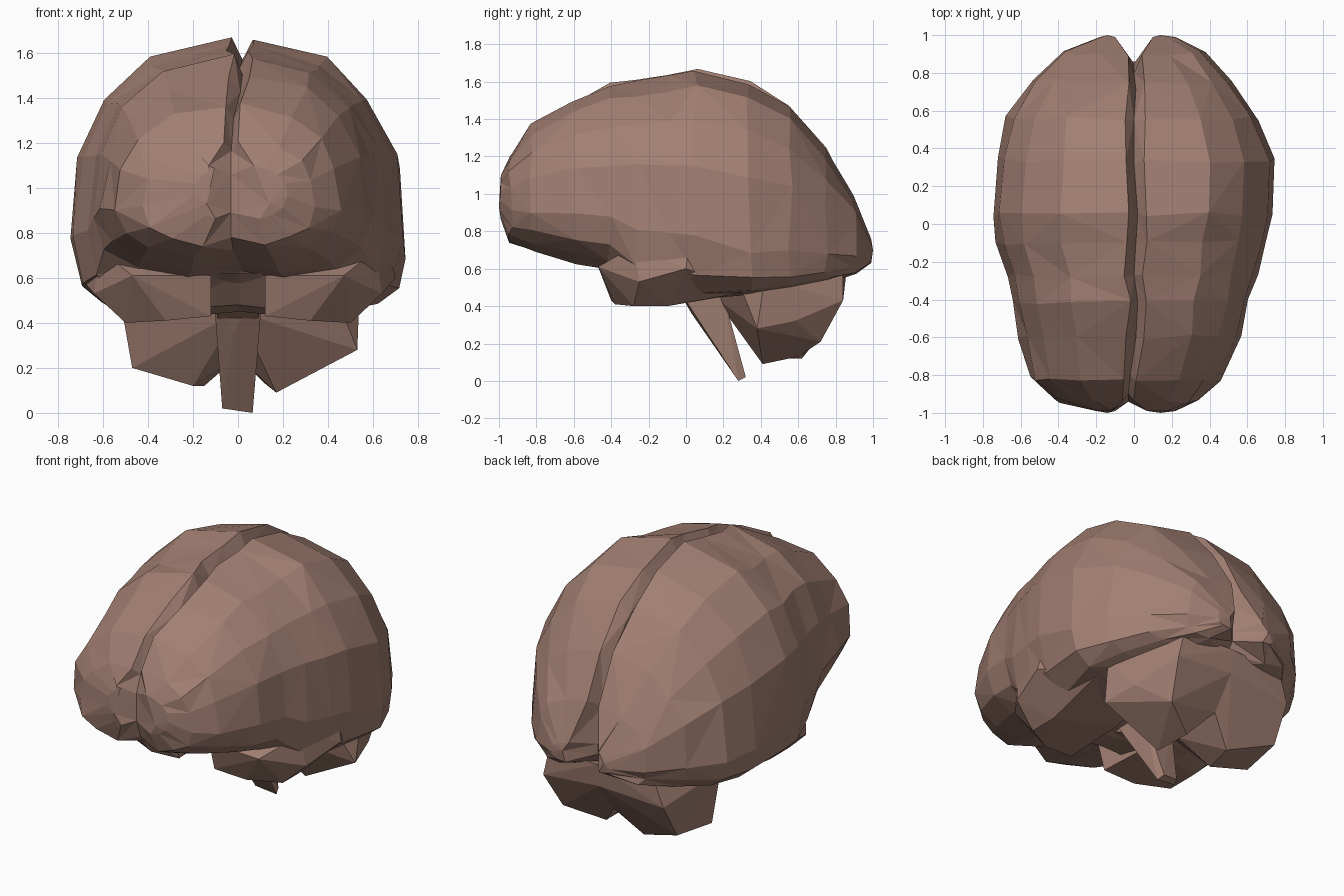
import bpy, bmesh, math, random

if "Cube" in bpy.data.objects:
    bpy.data.objects.remove(bpy.data.objects["Cube"])

random.seed(4)
mat = bpy.data.materials.new("brain brown")
mat.diffuse_color = (0.36, 0.212, 0.168, 1)
mat.use_nodes = True
mat.node_tree.nodes["Principled BSDF"].inputs["Base Color"].default_value = mat.diffuse_color


def finish(name, bm):
    bmesh.ops.triangulate(bm, faces=bm.faces[:])
    bmesh.ops.recalc_face_normals(bm, faces=bm.faces[:])
    me = bpy.data.meshes.new(name)
    bm.to_mesh(me)
    bm.free()
    me.materials.append(mat)
    ob = bpy.data.objects.new(name, me)
    bpy.context.collection.objects.link(ob)
    return ob


def hull(name, pts, sx=1):
    bm = bmesh.new()
    for x, y, z in pts:
        bm.verts.new((x * sx, y, z))
    res = bmesh.ops.convex_hull(bm, input=bm.verts[:])
    inside = [g for g in res["geom_interior"] if isinstance(g, bmesh.types.BMVert)]
    bmesh.ops.delete(bm, geom=inside, context='VERTS')
    return finish(name, bm)


# Cerebrum stations: y, right width, left width, top, bottom, widest z, fissure x, fissure y
STATIONS = [
    (-.99, .22, .20, 1.10, .86, .98, -.03, -.94),
    (-.94, .35, .43, 1.22, .75, .95, -.03, -.90),
    (-.82, .46, .56, 1.38, .69, .95, -.02, -.80),
    (-.60, .57, .61, 1.51, .63, .95, .01, -.60),
    (-.41, .62, .65, 1.60, .60, .92, .02, -.41),
    (-.27, .66, .67, 1.62, .45, .92, .00, -.27),
    (-.10, .70, .735, 1.64, .42, .90, .01, -.10),
    (.05, .735, .75, 1.68, .42, .87, .02, .05),
    (.34, .75, .73, 1.61, .46, .82, .00, .32),
    (.56, .66, .68, 1.49, .49, .80, .00, .55),
    (.75, .53, .55, 1.25, .53, .78, .01, .71),
    (.90, .38, .38, .99, .57, .74, .00, .80),
    (.99, .22, .18, .76, .63, .69, .00, .85),
]
ANGLES = (10, 30, 51, 72, 94, 118, 142, 166)


def half_arc(st, side):
    y, wr, wl, top, bot, mid, fx, fy = st
    w = wr if side > 0 else wl
    upper = 2.2 if side > 0 else 2.12
    lower = 5 if y > .3 else 3.5 if y > -.3 else 2.7
    j = 0 if abs(y) > .97 else .016
    pts = []
    for a in ANGLES:
        s, c = math.sin(math.radians(a)), math.cos(math.radians(a))
        p = 2 / (upper if c > 0 else lower)
        h = (top - mid) if c > 0 else (mid - bot)
        x = max(w * s ** p * (.4 if a == 10 else 1), .045)
        if abs(y) > .97:
            x = max(x, .1)
        pts.append((side * (x + random.uniform(-j, j * .4)) + (fx if a == 10 else 0),
                    y + random.uniform(-j, j),
                    mid + math.copysign(abs(c) ** p, c) * h + random.uniform(-j, j * .4)))
    return pts


# Both hemispheres share a creased fissure line along the middle
bm = bmesh.new()
rings = []
for st in STATIONS:
    y, wr, wl, top, bot, mid, fx, fy = st
    ring = [(fx, fy, top - .1 * (top - mid) - .03)] + half_arc(st, 1)
    ring += [(fx, fy, bot + .03)] + half_arc(st, -1)[::-1]
    rings.append([bm.verts.new(p) for p in ring])
n = len(rings[0])
for r, (a, b) in enumerate(zip(rings, rings[1:])):
    for i in range(n):
        k = (i + 1) % n
        if (r + i) % 2:                                # alternate the diagonals
            bm.faces.new((a[i], a[k], b[k]))
            bm.faces.new((a[i], b[k], b[i]))
        else:
            bm.faces.new((a[i], a[k], b[i]))
            bm.faces.new((a[k], b[k], b[i]))
# Pole caps, one fan per hemisphere, notched at the fissure
for ring, y, z in ((rings[0], -1, .93), (rings[-1], 1, .70)):
    h = n // 2
    for half, side in ((ring[:h + 1], 1), (ring[h:] + ring[:1], -1)):
        tip = bm.verts.new((.14 * side, y, z))
        for i in range(len(half)):
            bm.faces.new((half[i - 1], half[i], tip))
finish("cerebrum", bm)

# Temporal lobe tips under the frontal overhang
TEMPORAL = [(.12, -.45, .61), (.47, -.47, .61), (.12, -.40, .43), (.32, -.38, .41),
            (.50, -.28, .40), (.64, -.25, .53), (.61, -.28, .72), (.70, 0, .60),
            (.50, -.10, .40), (.14, 0, .43), (.54, .35, .48), (.15, .37, .48),
            (.66, .02, .78)]
for side, label in ((1, "right"), (-1, "left")):
    hull(label + "_temporal_lobe", TEMPORAL, side)

# Cerebellum, one block per side with a notch between
hull("right_cerebellum", [(.0, .15, .45), (.45, .30, .48), (.17, .41, .09), (.53, .38, .28),
                          (.12, .60, .13), (.33, .72, .21), (.48, .58, .32), (.0, .70, .27),
                          (.38, .84, .43), (.0, .84, .46), (.34, .84, .60), (.0, .86, .60),
                          (.54, .42, .54), (.0, .38, .25)])
hull("left_cerebellum", [(.0, .15, .45), (-.42, .30, .48), (-.20, .42, .12), (-.47, .42, .20),
                         (-.15, .62, .12), (-.43, .70, .22), (.0, .70, .27), (-.42, .82, .43),
                         (.0, .84, .46), (-.36, .83, .60), (.0, .86, .60), (-.53, .42, .54),
                         (.0, .38, .25)])

# Brain stem, tapering down and back, with its root between the temporal lobes
hull("brain_stem_root", [(-.12, -.43, .62), (.11, -.43, .62), (0, -.46, .62), (-.09, .02, .41),
                         (.09, .02, .41), (-.12, 0, .6), (.12, 0, .6)])
hull("brain_stem", [(-.11, -.08, .55), (.11, -.08, .55), (-.07, .27, .02), (.065, .28, 0),
                    (-.02, .03, .36), (.05, .32, .02), (-.05, .31, .03), (0, .26, .24),
                    (.10, .20, .46), (-.10, .20, .46)])
